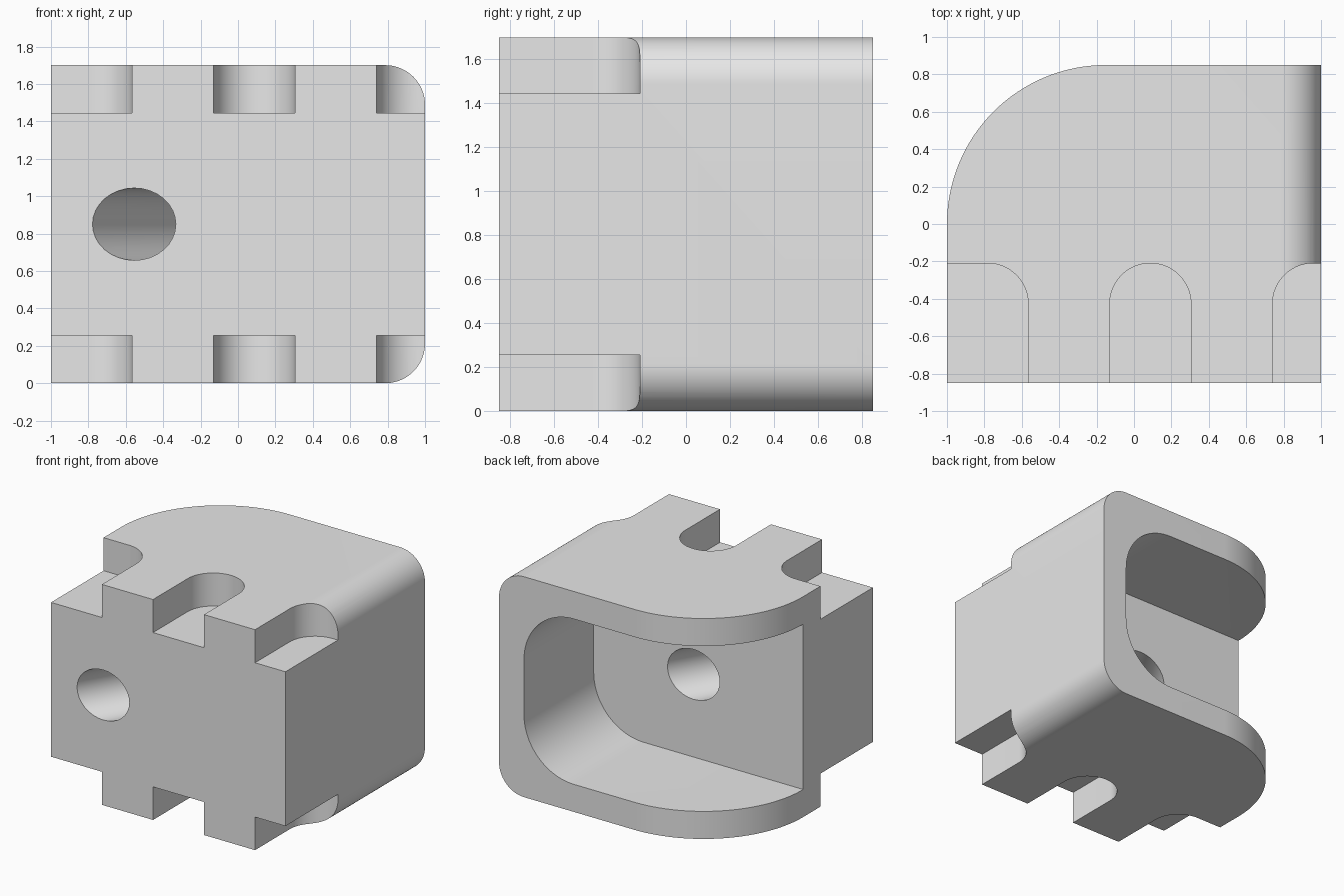
import bpy, bmesh
from math import sin, cos, pi, radians
from mathutils import Vector, Matrix

if "Cube" in bpy.data.objects:
    bpy.data.objects.remove(bpy.data.objects["Cube"])

H = 1.7          # height
W = 0.2125       # wall thickness and outer corner radius
SLOT_R = 0.2175
SLOT_DEPTH = 0.255
SLOT_END = -0.21

grey = bpy.data.materials.new("plain grey")
grey.use_nodes = True
grey.diffuse_color = (0.8, 0.8, 0.8, 1)
grey.node_tree.nodes["Principled BSDF"].inputs["Base Color"].default_value = (0.8, 0.8, 0.8, 1)


def arc(cx, cy, r, start, end, steps=20):
    """Points of an arc, angles in degrees."""
    angles = [radians(start + (end - start) * i / steps) for i in range(steps + 1)]
    return [(cx + r * cos(a), cy + r * sin(a)) for a in angles]


def prism(name, points, low, high, axis):
    """Extrude a 2D outline along y (outline in xz) or z (outline in xy)."""
    def place(p, t):
        return (p[0], t, p[1]) if axis == "y" else (p[0], p[1], t)
    bm = bmesh.new()
    face = bm.faces.new([bm.verts.new(place(p, low)) for p in points])
    extruded = bmesh.ops.extrude_face_region(bm, geom=[face])["geom"]
    moved = [g for g in extruded if isinstance(g, bmesh.types.BMVert)]
    bmesh.ops.translate(bm, verts=moved, vec=Vector(place((0, 0), high - low)))
    bmesh.ops.recalc_face_normals(bm, faces=bm.faces)
    mesh = bpy.data.meshes.new(name)
    bm.to_mesh(mesh)
    bm.free()
    mesh.materials.append(grey)
    obj = bpy.data.objects.new(name, mesh)
    bpy.context.collection.objects.link(obj)
    return obj


def carve(target, cutter, operation="DIFFERENCE"):
    cutter.hide_render = True
    mod = target.modifiers.new("carve", "BOOLEAN")
    mod.operation, mod.solver, mod.object = operation, "EXACT", cutter
    bpy.context.view_layer.objects.active = target
    bpy.ops.object.modifier_apply(modifier=mod.name)
    bpy.data.objects.remove(cutter)


def rounded_right(x_left, x_right, z_low, z_high, r):
    """Rectangle in xz with its two +x corners rounded."""
    return ([(x_left, z_low)] + arc(x_right - r, z_low + r, r, -90, 0)
            + arc(x_right - r, z_high - r, r, 0, 90) + [(x_left, z_high)])


# Block with two rounded long edges, trimmed to the quarter-round plan
body = prism("bracket_body", rounded_right(-1.2, 1, 0, H, W), -0.85, 1, "y")
plan = [(1.2, -1), (1.2, 0.85)] + arc(-0.15, 0, 0.85, 90, 180, 40) + [(-1, -1)]
carve(body, prism("plan_cutter", plan, -0.5, H + 0.5, "z"), "INTERSECT")

# Cavity open to the back and to one side
carve(body, prism("cavity_cutter", rounded_right(-1.5, 1 - W, W, H - W, 2 * W), 0, 1.5, "y"))

# Slanted round hole through the thick front wall
hole = prism("hole_cutter", arc(0, 0, 0.193, 0, 348.75, 31), -0.8, 0.8, "y")
hole.matrix_world = Matrix.Translation((-0.31, -0.425, H / 2)) @ Matrix.Rotation(radians(-30), 4, "Z")
bpy.context.view_layer.update()
carve(body, hole)

# Slots in the top and bottom front edges; the outer two run out at the sides
arc_y = SLOT_END - SLOT_R
right_quarter = arc(-0.783, arc_y, SLOT_R, 0, 90)
left_quarter = arc(0.958, arc_y, SLOT_R, 90, 180)
slots = {
    "side_slot": [(-1.3, -1), (-0.783 + SLOT_R, -1)] + right_quarter + [(-1.3, SLOT_END)],
    "middle_slot": [(0.0875 - SLOT_R, -1), (0.0875 + SLOT_R, -1)]
                   + arc(0.0875, arc_y, SLOT_R, 0, 180, 40),
    "corner_slot": [(1.3, -1), (1.3, SLOT_END)] + left_quarter + [(0.958 - SLOT_R, -1)],
}
for name, outline in slots.items():
    for low, high in ((-0.3, SLOT_DEPTH), (H - SLOT_DEPTH, H + 0.3)):
        carve(body, prism(name + "_cutter", outline, low, high, "z"))

# Smooth the curved walls, keep the edges sharp
bpy.ops.object.select_all(action="DESELECT")
body.select_set(True)
bpy.context.view_layer.objects.active = body
bpy.ops.object.shade_smooth_by_angle(angle=radians(30))
